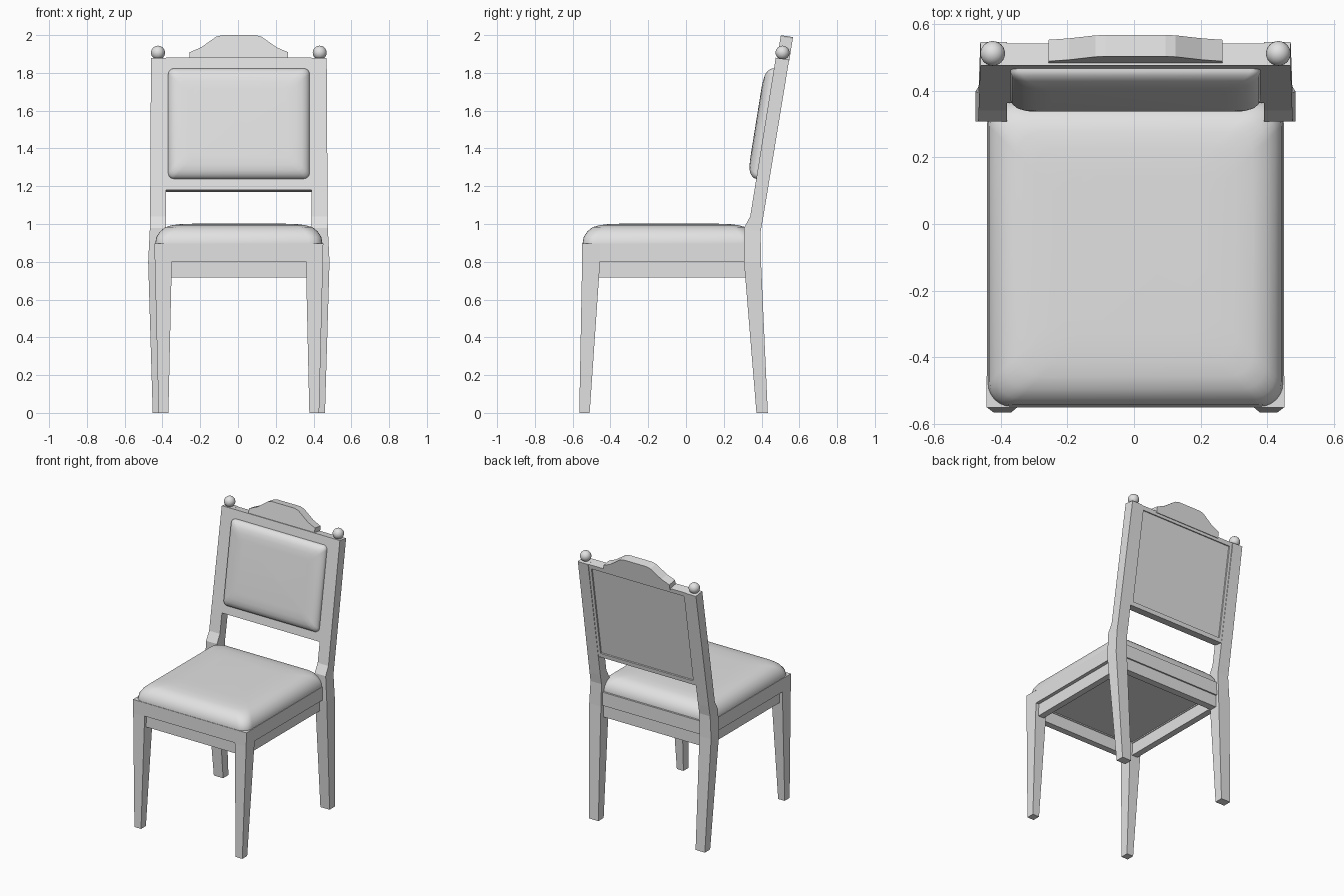
import bpy, bmesh
from math import radians, pi, cos, sin
from mathutils import Matrix, Vector

cube = bpy.data.objects.get("Cube")
if cube:
    bpy.data.objects.remove(cube, do_unlink=True)

grey = bpy.data.materials.new("light_grey")
grey.use_nodes = True
grey.diffuse_color = (0.76, 0.76, 0.76, 1)
grey.node_tree.nodes["Principled BSDF"].inputs["Base Color"].default_value = (0.76, 0.76, 0.76, 1)

MID_X = 0.0045  # the chair's mirror plane


def finish(name, bm, smooth=None):
    bmesh.ops.recalc_face_normals(bm, faces=bm.faces)
    bmesh.ops.translate(bm, verts=bm.verts, vec=(MID_X, 0, 0))
    mesh = bpy.data.meshes.new(name)
    bm.to_mesh(mesh)
    bm.free()
    mesh.materials.append(grey)
    obj = bpy.data.objects.new(name, mesh)
    bpy.context.collection.objects.link(obj)
    if smooth:
        bpy.ops.object.select_all(action='DESELECT')
        bpy.context.view_layer.objects.active = obj
        obj.select_set(True)
        bpy.ops.object.shade_smooth_by_angle(angle=radians(smooth))


def loft(name, rings, matrix=Matrix(), smooth=None):
    """Skin a stack of equal-length point loops and cap both ends."""
    bm = bmesh.new()
    loops = [[bm.verts.new(matrix @ Vector(p)) for p in ring] for ring in rings]
    n = len(loops[0])
    for a, b in zip(loops, loops[1:]):
        for i in range(n):
            j = (i + 1) % n
            bm.faces.new((a[i], a[j], b[j], b[i]))
    bm.faces.new(loops[0])
    bm.faces.new(loops[-1])
    finish(name, bm, smooth)


def box(name, x, y, z):
    loft(name, [[(x[0], y[0], h), (x[1], y[0], h), (x[1], y[1], h), (x[0], y[1], h)] for h in z])


def rounded_rect(hx, hy, radius, height, steps=6):
    pts = []
    for k, (sx, sy) in enumerate([(1, 1), (-1, 1), (-1, -1), (1, -1)]):
        for i in range(steps + 1):
            a = (k + i / steps) * pi / 2
            pts.append((sx * (hx - radius) + radius * cos(a),
                        sy * (hy - radius) + radius * sin(a), height))
    return pts


def pad(name, hx, hy, radius, profile, matrix):
    """Upholstered cushion: profile lists (inset, height)."""
    rings = [rounded_rect(hx - i, hy - i, radius, h) for i, h in profile]
    loft(name, rings, matrix, 50)


# Tilted frame of the backrest: local y goes backward, local z up the slope
back = Matrix.Translation((0, 0.34, 1.04)) @ Matrix.Rotation(radians(-9.13), 4, 'X')

# Legs, finials and side rails on both sides
for side, s in (("left", 1), ("right", -1)):
    front = [(0.373, 0.425, -0.565, -0.51, 0), (0.355, 0.445, -0.55, -0.455, 0.8),
             (0.355, 0.447, -0.55, -0.455, 0.897)]
    loft(side + "_front_leg", [[(s * i, f, z), (s * o, f, z), (s * o, b, z), (s * i, b, z)]
                               for i, o, f, b, z in front])
    # inner x, outer x, front y, front z, rear y, rear z
    rear = [(0.383, 0.456, 0.373, 0, 0.433, 0), (0.388, 0.48, 0.307, 0.8, 0.397, 0.8),
            (0.385, 0.471, 0.307, 0.98, 0.395, 0.96), (0.385, 0.47, 0.34, 1.04, 0.408, 1.03),
            (0.385, 0.465, 0.475, 1.88, 0.546, 1.87)]
    loft(side + "_rear_leg", [[(s * i, f, fz), (s * o, f, fz), (s * o, b, bz), (s * i, b, bz)]
                              for i, o, f, fz, b, bz in rear])

    bm = bmesh.new()
    bmesh.ops.create_uvsphere(bm, u_segments=24, v_segments=14, radius=0.037,
                              matrix=Matrix.Translation((s * 0.428, 0.511, 1.907)))
    finish(side + "_finial", bm, 60)

    box(side + "_seat_rail", (s * 0.37, s * 0.445), (-0.46, 0.32), (0.802, 0.897))
    box(side + "_lower_apron", (s * 0.375, s * 0.42), (-0.48, 0.34), (0.717, 0.81))

# Front and rear rails with recessed aprons
box("front_seat_rail", (-0.355, 0.355), (-0.55, -0.48), (0.802, 0.897))
box("front_lower_apron", (-0.375, 0.375), (-0.53, -0.485), (0.717, 0.81))
box("rear_seat_rail", (-0.39, 0.39), (0.31, 0.38), (0.802, 0.897))
box("rear_lower_apron", (-0.39, 0.39), (0.32, 0.37), (0.717, 0.81))
box("seat_board", (-0.43, 0.43), (-0.54, 0.37), (0.81, 0.885))

# Seat cushion, soft edged and set just inside the rails
pad("seat_cushion", 0.442, 0.457, 0.07,
    [(0, 0.885), (0, 0.9), (0.005, 0.93), (0.024, 0.96), (0.052, 0.983), (0.09, 0.994),
     (0.14, 1.0), (0.22, 1.002)], Matrix.Translation((0, -0.09, 0)))

# Backrest frame whose rear face holds a shallow sunken panel
loft("backrest_frame", [[(-hx, y, lo), (hx, y, lo), (hx, y, hi), (-hx, y, hi)]
                        for hx, y, lo, hi in ((0.385, 0, 0.142, 0.851),
                                              (0.385, 0.067, 0.142, 0.851),
                                              (0.365, 0.067, 0.172, 0.821),
                                              (0.365, 0.057, 0.172, 0.821))], back)

# Backrest cushion, facing forward out of the tilted frame
pad("backrest_cushion", 0.374, 0.295, 0.03,
    [(0, -0.01), (0, 0.008), (0.006, 0.02), (0.02, 0.033), (0.04, 0.042), (0.07, 0.047),
     (0.11, 0.049)],
    back @ Matrix.Translation((0, 0, 0.497)) @ Matrix.Rotation(pi / 2, 4, 'X'))

# Stepped crest on the top rail
half = [(0.26, 0.84), (0.26, 0.882), (0.2, 0.908), (0.12, 0.965), (0.09, 0.973)]
outline = half + [(-x, z) for x, z in reversed(half)]
loft("backrest_crest", [[(x, y, z) for x, z in outline] for y in (0.008, 0.073)], back)
